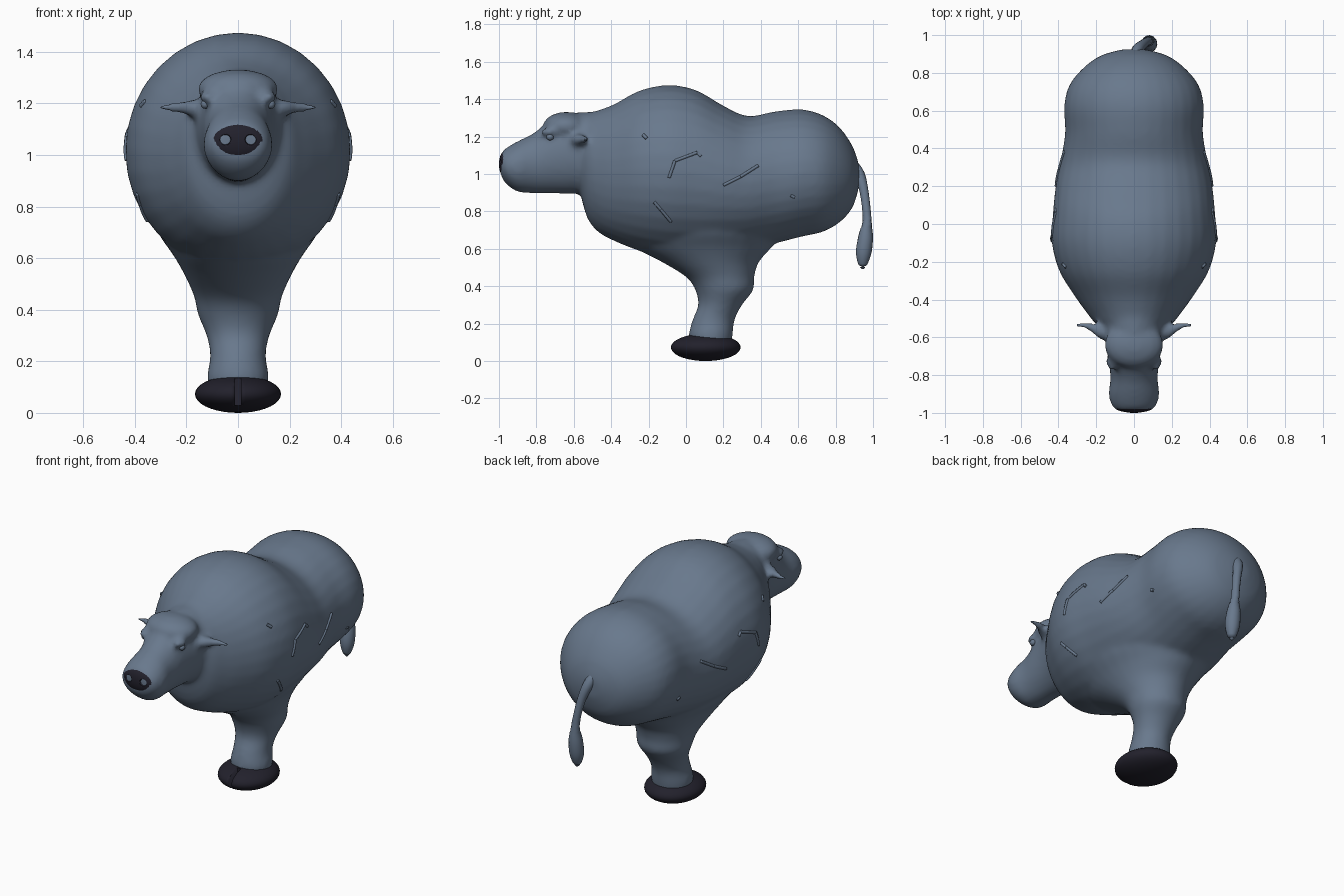
import bpy, bmesh, math
from mathutils import Vector, Matrix
from mathutils.bvhtree import BVHTree

old = bpy.data.objects.get("Cube")
if old:
    bpy.data.objects.remove(old)


def material(name, rgb):
    m = bpy.data.materials.new(name)
    m.use_nodes = True
    m.diffuse_color = (*rgb, 1)
    bsdf = m.node_tree.nodes["Principled BSDF"]
    bsdf.inputs["Base Color"].default_value = (*rgb, 1)
    bsdf.inputs["Roughness"].default_value = 0.8
    return m


HIDE = material("slate blue hide", (0.14, 0.19, 0.265))
DARK = material("dark hoof", (0.016, 0.015, 0.025))


def finish(name, bm, mat):
    bmesh.ops.recalc_face_normals(bm, faces=bm.faces)
    me = bpy.data.meshes.new(name)
    bm.to_mesh(me)
    bm.free()
    me.materials.append(mat)
    me.shade_smooth()
    ob = bpy.data.objects.new(name, me)
    bpy.context.collection.objects.link(ob)
    return ob


def smooth_rows(rows, steps=4):
    """Catmull-Rom interpolation through a list of equal-length tuples."""
    out = []
    rows = [Vector(r) for r in rows]
    for i in range(len(rows) - 1):
        p0, p1, p2 = rows[max(i - 1, 0)], rows[i], rows[i + 1]
        p3 = rows[min(i + 2, len(rows) - 1)]
        for k in range(steps):
            t = k / steps
            out.append(0.5 * (2 * p1 + (p2 - p0) * t + (2 * p0 - 5 * p1 + 4 * p2 - p3) * t * t
                              + (3 * p1 - p0 - 3 * p2 + p3) * t ** 3))
    return out + [rows[-1]]


def skin(bm, rings):
    vs = [[bm.verts.new(p) for p in ring] for ring in rings]
    n = len(vs[0])
    for a, b in zip(vs, vs[1:]):
        for i in range(n):
            bm.faces.new((a[i], a[(i + 1) % n], b[(i + 1) % n], b[i]))
    bm.faces.new(vs[0])
    bm.faces.new(vs[-1])


def loft(bm, rows, upright=False, n=32):
    """Rows are (station, low edge, high edge, half width)."""
    rings = []
    for s, lo, hi, w in smooth_rows(rows):
        ring = []
        for i in range(n):
            a = 2 * math.pi * i / n
            d = (lo + hi) / 2 + (hi - lo) / 2 * math.sin(a)
            x = w * math.cos(a)
            ring.append((x, d, s) if upright else (x, s, d))
        rings.append(ring)
    skin(bm, rings)


def tube(bm, rows, n=10):
    """Rows are (x, y, z, radius)."""
    pts = smooth_rows(rows)
    rings = []
    for i, p in enumerate(pts):
        d = (pts[min(i + 1, len(pts) - 1)] - pts[max(i - 1, 0)]).xyz
        q = d.to_track_quat('Z', 'Y')
        rings.append([p.xyz + q @ Vector((math.cos(a), math.sin(a), 0)) * p.w
                      for a in (2 * math.pi * k / n for k in range(n))])
    skin(bm, rings)


def ball(bm, centre, radii, seg=24):
    m = Matrix.Translation(centre) @ Matrix.Diagonal((*radii, 1))
    bmesh.ops.create_uvsphere(bm, u_segments=seg, v_segments=seg // 2, radius=1, matrix=m)


def cut(target, cutter):
    cutter.hide_render = True
    cutter.hide_viewport = True
    mod = target.modifiers.new("cut", 'BOOLEAN')
    mod.object = cutter
    mod.solver = 'EXACT'


# Body, head and leg fused into one skin
bm = bmesh.new()
loft(bm, [(-.57, .92, 1.26, .13), (-.53, .77, 1.32, .20), (-.47, .69, 1.34, .25),
          (-.38, .64, 1.375, .315), (-.25, .59, 1.445, .395), (-.1, .56, 1.475, .435),
          (.05, .56, 1.45, .43), (.2, .58, 1.365, .415), (.33, .6, 1.31, .39),
          (.48, .63, 1.335, .365), (.62, .665, 1.345, .37), (.73, .69, 1.315, .345),
          (.82, .74, 1.25, .275), (.89, .82, 1.15, .18), (.925, .93, 1.05, .06)])
loft(bm, [(-.99, .99, 1.11, .09), (-.96, .945, 1.14, .118), (-.9, .905, 1.175, .134),
          (-.82, .897, 1.215, .125), (-.74, .897, 1.275, .132), (-.65, .895, 1.32, .145),
          (-.55, .89, 1.33, .17), (-.4, .85, 1.34, .22)])
loft(bm, [(.08, .03, .24, .11), (.14, .015, .25, .12), (.22, .035, .26, .108),
          (.3, .065, .3, .122), (.38, .05, .36, .155), (.45, .0, .365, .17),
          (.53, -.13, .39, .205), (.61, -.28, .46, .25), (.7, -.36, .52, .31),
          (.85, -.36, .52, .36)], upright=True)
ball(bm, (0, -.64, 1.255), (.158, .125, .077))
for s in (1, -1):
    ball(bm, (s * .115, -.73, 1.225), (.035, .045, .025))
    # Ears sweep outward from the sides of the head
    tube(bm, [(s * .1, -.58, 1.17, .05), (s * .17, -.575, 1.182, .036),
              (s * .23, -.545, 1.185, .022), (s * .305, -.53, 1.185, .014)])
body = finish("body", bm, HIDE)
rem = body.modifiers.new("fuse", 'REMESH')
rem.mode = 'VOXEL'
rem.voxel_size = 0.016
rem.use_smooth_shade = True
sm = body.modifiers.new("soften", 'SMOOTH')
sm.factor = 0.5
sm.iterations = 6

# Eyes
bm = bmesh.new()
for s in (1, -1):
    ball(bm, (s * .127, -.727, 1.197), (.018, .02, .018), 12)
finish("eyes", bm, HIDE)

# Tail with a swollen tuft
bm = bmesh.new()
tube(bm, [(0, .88, 1.06, .03), (.02, .925, 1.0, .03), (.05, .953, .9, .024),
          (.075, .968, .76, .024), (.08, .96, .66, .04), (.08, .95, .58, .042),
          (.08, .945, .52, .026), (.08, .945, .492, .006)], 14)
finish("tail", bm, HIDE)

# Muzzle pad with two nostril hollows
bm = bmesh.new()
ball(bm, (0, -.967, 1.053), (.103, .033, .07), 32)
muzzle = finish("muzzle_pad", bm, DARK)
bm = bmesh.new()
for s in (1, -1):
    ball(bm, (s * .05, -1.0, 1.06), (.024, .022, .022), 16)
cut(muzzle, finish("nostril_cutter", bm, DARK))

# Hoof with a cleft at the front
bm = bmesh.new()
ball(bm, (0, .105, .073), (.167, .187, .073), 36)
hoof = finish("hoof", bm, DARK)
bm = bmesh.new()
bmesh.ops.create_cube(bm, size=1, matrix=Matrix.Translation((0, -.06, .09))
                      @ Matrix.Diagonal((.024, .14, .12, 1)))
cut(hoof, finish("cleft_cutter", bm, DARK))

# Raised scars laid on both flanks
tree = BVHTree.FromObject(body, bpy.context.evaluated_depsgraph_get())
scars = [[(-.09, .98), (-.06, 1.07), (.06, 1.115), (.08, 1.095)],
         [(.2, .94), (.29, .985), (.385, 1.045)],
         [(-.17, .85), (-.135, .81), (-.08, .745)],
         [(-.23, 1.21), (-.21, 1.19)], [(.56, .885), (.58, .875)]]
bm = bmesh.new()
for s in (1, -1):
    for line in scars:
        for (y0, z0), (y1, z1) in zip(line, line[1:]):
            rows = []
            for k in range(4):
                t = k / 3
                hit = tree.ray_cast(Vector((s * 2, y0 + (y1 - y0) * t, z0 + (z1 - z0) * t)),
                                    Vector((-s, 0, 0)))[0]
                if hit:
                    rows.append((*hit, .009))
            if len(rows) > 1:
                tube(bm, rows, 6)
finish("flank_scars", bm, HIDE)

# Keep creases crisp on the cut parts
bpy.ops.object.select_all(action='DESELECT')
for ob in (muzzle, hoof):
    ob.select_set(True)
    bpy.context.view_layer.objects.active = ob
bpy.ops.object.shade_smooth_by_angle(angle=math.radians(40))
